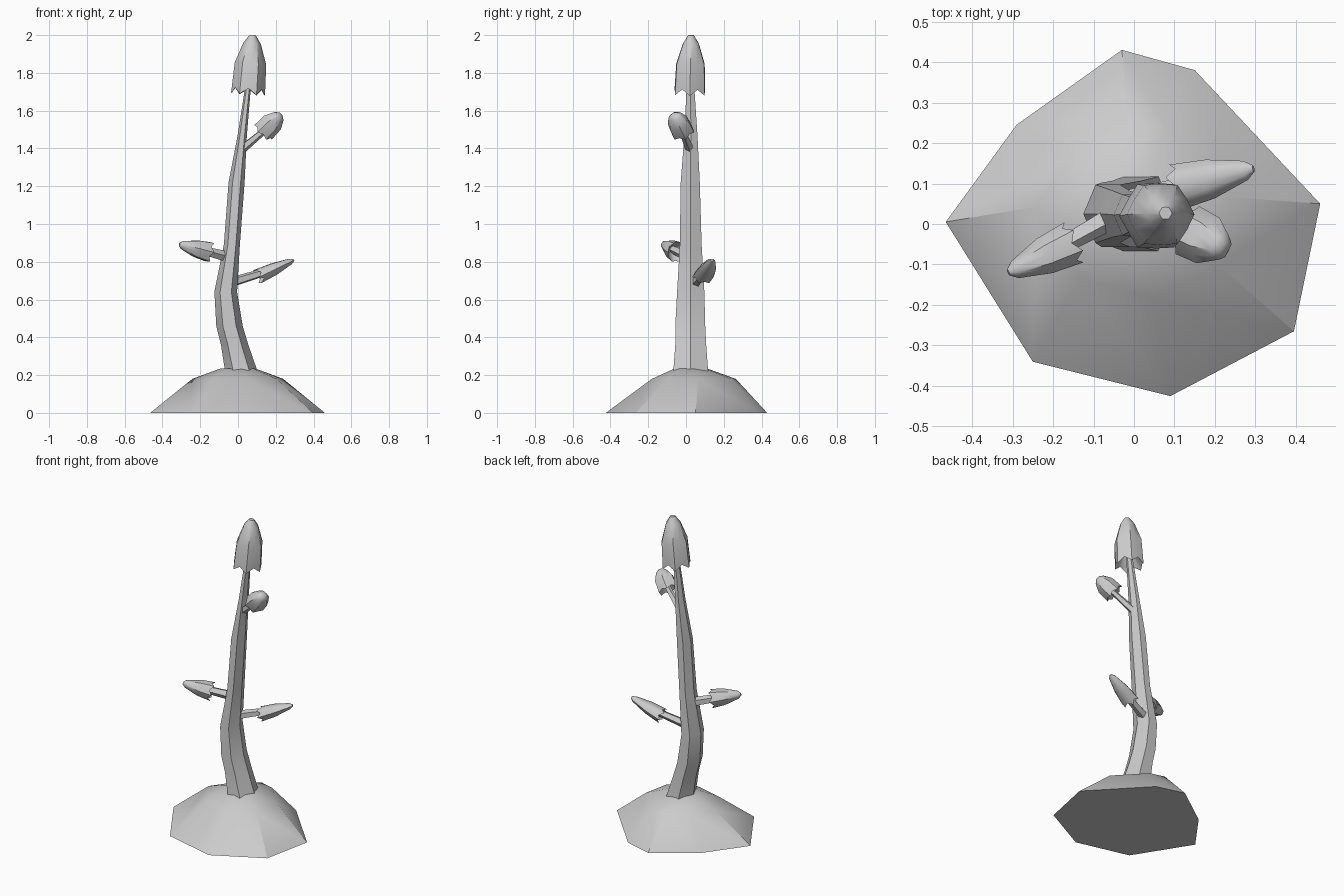
import bpy, bmesh, math
from mathutils import Vector

if "Cube" in bpy.data.objects:
    bpy.data.objects.remove(bpy.data.objects["Cube"])


def loft(name, rings, angle=40):
    """Skin equal-sized vertex rings and cap both ends."""
    bm = bmesh.new()
    loops = [[bm.verts.new(p) for p in ring] for ring in rings]
    n = len(loops[0])
    for a, b in zip(loops, loops[1:]):
        for i in range(n):
            j = (i + 1) % n
            bm.faces.new((a[i], a[j], b[j], b[i]))
    bm.faces.new(loops[0][::-1])
    bm.faces.new(loops[-1])
    bmesh.ops.recalc_face_normals(bm, faces=bm.faces)
    me = bpy.data.meshes.new(name)
    bm.to_mesh(me)
    bm.free()
    ob = bpy.data.objects.new(name, me)
    bpy.context.collection.objects.link(ob)
    bpy.context.view_layer.objects.active = ob
    ob.select_set(True)
    bpy.ops.object.shade_smooth_by_angle(angle=math.radians(angle))
    ob.select_set(False)
    return ob


def frame(axis, side_hint=Vector((0, 0, 1))):
    w = axis.normalized()
    if abs(w.dot(side_hint)) > 0.95:
        side_hint = Vector((0, 1, 0))
    u = side_hint.cross(w).normalized()
    return u, w.cross(u), w


def bud(name, base, tip, ru, rv, profile):
    """Pointed cap with a scalloped rim and a hollow underside."""
    base, tip = Vector(base), Vector(tip)
    u, v, w = frame(tip - base)
    length = (tip - base).length
    n = 12

    def ring(t, r, notch=0.0):
        pts = []
        for i in range(n):
            a = math.tau * i / n
            tt = t + (notch if i % 2 else 0)
            rr = r * (0.9 if i % 2 else 1)
            pts.append(base + w * length * tt
                       + u * ru * rr * math.cos(a) + v * rv * rr * math.sin(a))
        return pts

    inner = [ring(0.35, 0.3), ring(0.02, 0.93, 0.1)]
    outer = [ring(0, 1.0, 0.1)] + [ring(t, r) for t, r in profile]
    return loft(name, inner + outer, 45)


def stem(name, a, b, r0, r1):
    a, b = Vector(a), Vector(b)
    u, v, w = frame(b - a)
    rings = [[p + (u * math.cos(math.tau * i / 5) + v * math.sin(math.tau * i / 5)) * r
              for i in range(5)] for p, r in ((a, r0), (b, r1))]
    return loft(name, rings)


# Earth mound: irregular octagon with a shoulder and a small flat top
outline = [(-0.03, 0.43), (0.15, 0.38), (0.46, 0.05), (0.395, -0.265),
           (0.09, -0.425), (-0.25, -0.34), (-0.465, 0.005), (-0.29, 0.245)]
loft("mound", [[(x * s, y * s + dy, z) for x, y in outline]
               for s, dy, z in ((1, 0, 0), (0.52, 0.04, 0.18), (0.2, 0.025, 0.235))], 30)

# Trunk: x min, x max, y min, y max, z of each section
sections = [(-0.07, 0.13, -0.08, 0.13, 0.15), (-0.07, 0.10, -0.07, 0.12, 0.23),
            (-0.09, 0.055, -0.06, 0.11, 0.36), (-0.115, 0.025, -0.06, 0.105, 0.46),
            (-0.125, -0.005, -0.05, 0.10, 0.64), (-0.075, 0.01, -0.035, 0.085, 0.89),
            (-0.05, 0.035, -0.03, 0.075, 1.22), (-0.002, 0.047, -0.01, 0.062, 1.47),
            (0.037, 0.068, 0.002, 0.045, 1.72), (0.045, 0.07, 0.01, 0.04, 1.82)]
loft("trunk", [[((x0 + x1) / 2 + (x1 - x0) / 2 * math.cos(math.tau * i / 6),
                 (y0 + y1) / 2 + (y1 - y0) / 2 * math.sin(math.tau * i / 6) / 0.9, z)
                for i in range(6)] for x0, x1, y0, y1, z in sections], 35)

# Crown bud and three side buds
blunt = [(0.52, 0.93), (0.86, 0.52), (1.0, 0.18)]
slim = [(0.45, 0.85), (0.9, 0.42), (1.0, 0.15)]
bud("crown_bud", (0.053, 0.02, 1.685), (0.078, 0.027, 2.0), 0.09, 0.09, blunt)

bud("lower_right_bud", (0.10, 0.09, 0.72), (0.295, 0.137, 0.81), 0.058, 0.043, slim)
stem("lower_right_stem", (-0.04, 0.05, 0.69), (0.18, 0.11, 0.757), 0.028, 0.02)

bud("left_bud", (-0.148, -0.045, 0.85), (-0.31, -0.12, 0.893), 0.055, 0.058, slim)
stem("left_stem", (-0.05, 0.02, 0.825), (-0.22, -0.075, 0.868), 0.03, 0.022)

bud("upper_right_bud", (0.132, -0.015, 1.485), (0.225, -0.062, 1.58), 0.066, 0.06,
    [(0.55, 0.95), (0.9, 0.55), (1.0, 0.25)])
stem("upper_right_stem", (0.025, 0.02, 1.4), (0.17, -0.03, 1.52), 0.024, 0.016)
